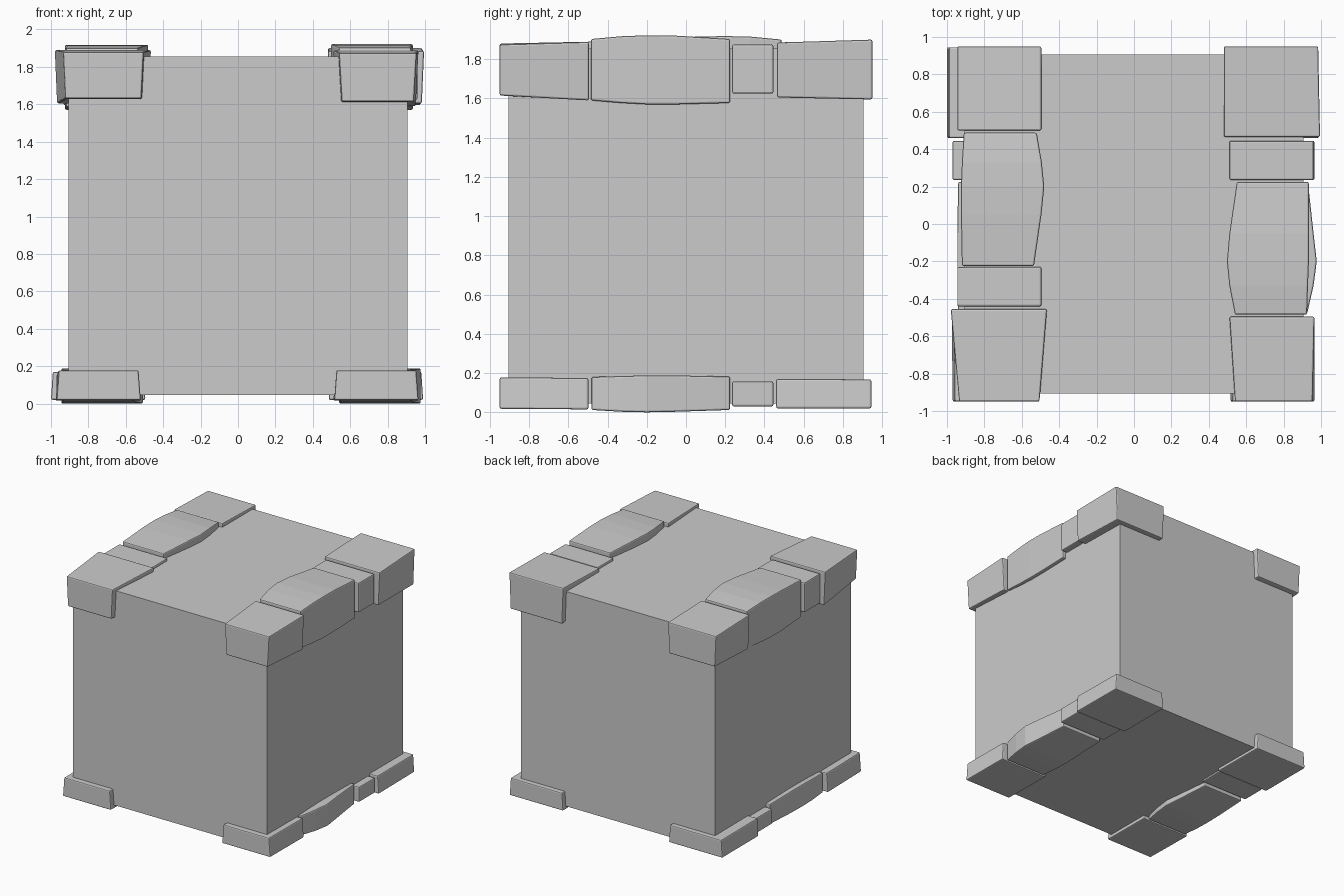
import bpy, bmesh


def block(name, sections, flare=0.0, dx=0.0):
    """Rough stone lofted along y. section: (y, x0, x1, z0, z1); flare narrows the lower edge."""
    bm = bmesh.new()
    rings = []
    for y, x0, x1, z0, z1 in sections:
        lo, hi = max(flare, 0), max(-flare, 0)
        pts = [(x0 + lo, z0), (x1 - lo, z0), (x1 - hi, z1), (x0 + hi, z1)]
        rings.append([bm.verts.new((x + dx, y, z)) for x, z in pts])
    for a, b in zip(rings, rings[1:]):
        for i in range(4):
            j = (i + 1) % 4
            bm.faces.new((a[i], a[j], b[j], b[i]))
    bm.faces.new(rings[0][::-1])
    bm.faces.new(rings[-1])
    bmesh.ops.recalc_face_normals(bm, faces=bm.faces)
    me = bpy.data.meshes.new(name)
    bm.to_mesh(me)
    bm.free()
    ob = bpy.data.objects.new(name, me)
    bpy.context.collection.objects.link(ob)
    bev = ob.modifiers.new("worn_edges", 'BEVEL')
    bev.width = 0.009
    bev.segments = 2
    bev.limit_method = 'ANGLE'
    return ob


# Main cube
bpy.ops.mesh.primitive_cube_add(size=1.81, location=(0, 0, 0.95))
bpy.context.object.name = "cube_body"

# Top right row of stones
block("top_right_back_corner", [(0.465, 0.48, 0.995, 1.605, 1.885),
                                (0.95, 0.48, 0.985, 1.595, 1.9)], 0.012)
block("top_right_small", [(0.235, 0.51, 0.96, 1.625, 1.875),
                          (0.445, 0.51, 0.96, 1.625, 1.875)])
block("top_right_long", [(-0.485, 0.54, 0.925, 1.59, 1.903),
                         (-0.33, 0.51, 0.93, 1.577, 1.917),
                         (-0.2, 0.497, 0.935, 1.57, 1.922),
                         (-0.05, 0.51, 0.935, 1.57, 1.92),
                         (0.225, 0.55, 0.935, 1.577, 1.903)])
block("top_right_front_corner", [(-0.95, 0.54, 0.955, 1.615, 1.875),
                                 (-0.495, 0.51, 0.965, 1.59, 1.888)], 0.015)

# Top left row of stones
block("top_left_back_corner", [(0.5, -0.945, -0.495, 1.595, 1.888),
                               (0.95, -0.945, -0.495, 1.615, 1.875)], 0.012)
block("top_left_long", [(-0.225, -0.92, -0.535, 1.585, 1.9),
                        (0.05, -0.925, -0.495, 1.57, 1.915),
                        (0.2, -0.925, -0.48, 1.57, 1.918),
                        (0.33, -0.92, -0.493, 1.577, 1.915),
                        (0.488, -0.91, -0.52, 1.59, 1.9)])
block("top_left_small", [(-0.44, -0.945, -0.495, 1.625, 1.875),
                         (-0.23, -0.945, -0.495, 1.625, 1.875)])
block("top_left_front_corner", [(-0.95, -0.935, -0.505, 1.63, 1.88),
                                (-0.455, -0.98, -0.465, 1.605, 1.89)], 0.012)

# Bottom rows: the left row is a shifted copy of the right row
for side, dx in (("right", 0.0), ("left", -1.485)):
    p = "bottom_" + side
    block(p + "_back_corner", [(0.46, 0.485, 0.99, 0.02, 0.17),
                               (0.945, 0.485, 0.985, 0.02, 0.168)], -0.01, dx)
    block(p + "_small", [(0.235, 0.515, 0.965, 0.03, 0.158),
                         (0.445, 0.515, 0.965, 0.03, 0.158)], 0, dx)
    block(p + "_long", [(-0.482, 0.545, 0.925, 0.012, 0.18),
                        (-0.33, 0.54, 0.96, 0.003, 0.185),
                        (-0.2, 0.54, 0.977, 0.0, 0.188),
                        (-0.05, 0.54, 0.96, 0.003, 0.188),
                        (0.225, 0.545, 0.93, 0.012, 0.182)], 0, dx)
    block(p + "_front_corner", [(-0.95, 0.515, 0.965, 0.018, 0.178),
                                (-0.498, 0.51, 0.965, 0.015, 0.175)], -0.012, dx)
